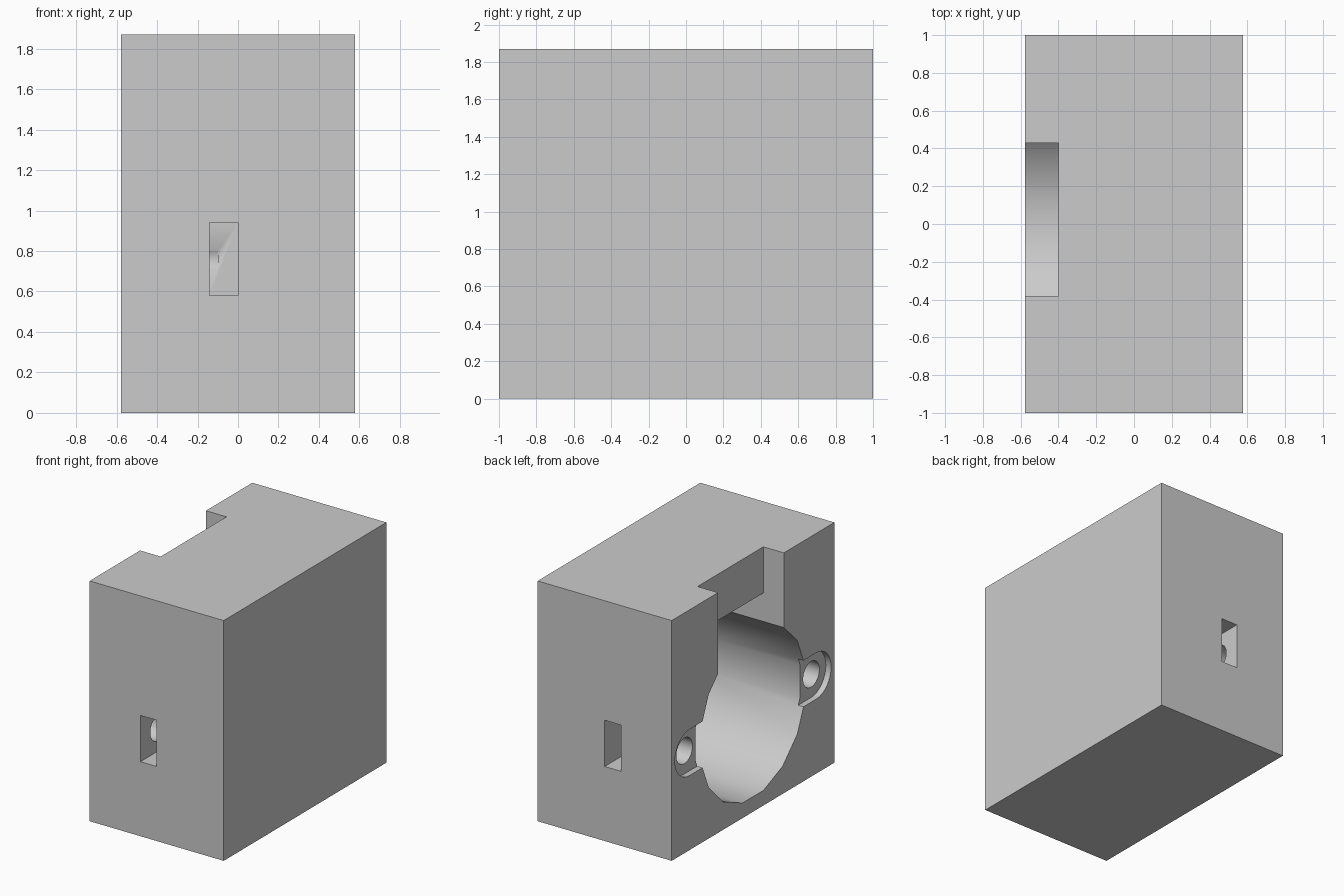
import bpy, bmesh
from math import cos, sin, pi
from mathutils import Vector

old = bpy.data.objects.get("Cube")
if old:
    bpy.data.objects.remove(old, do_unlink=True)

grey = bpy.data.materials.new("light grey")
grey.use_nodes = True
colour = (0.6, 0.6, 0.6, 1)
grey.diffuse_color = colour
grey.node_tree.nodes["Principled BSDF"].inputs["Base Color"].default_value = colour

HALF_X, HALF_Y, HEIGHT = 0.577, 1.0, 1.87
AXIS_Z = 0.76      # height of the bore and screw axes
SCREW_Y = 0.78
OUT = -HALF_X - 0.1


def prism(name, outline, x0, x1):
    """Extrude a (y, z) outline along x."""
    bm = bmesh.new()
    face = bm.faces.new([bm.verts.new((x0, y, z)) for y, z in outline])
    made = bmesh.ops.extrude_face_region(bm, geom=[face])["geom"]
    verts = [v for v in made if isinstance(v, bmesh.types.BMVert)]
    bmesh.ops.translate(bm, verts=verts, vec=Vector((x1 - x0, 0, 0)))
    bmesh.ops.recalc_face_normals(bm, faces=bm.faces)
    mesh = bpy.data.meshes.new(name)
    bm.to_mesh(mesh)
    bm.free()
    mesh.materials.append(grey)
    obj = bpy.data.objects.new(name, mesh)
    bpy.context.collection.objects.link(obj)
    return obj


def rect(y0, y1, z0, z1):
    return [(y0, z0), (y1, z0), (y1, z1), (y0, z1)]


def circle(y, r, sides):
    steps = [(i + 0.5) * 2 * pi / sides for i in range(sides)]
    return [(y + r * cos(a), AXIS_Z + r * sin(a)) for a in steps]


def tab(side, r, sides=16):
    """Round-ended outline reaching from the bore past the screw."""
    arc = [-pi / 2 + pi * i / sides for i in range(sides + 1)]
    pts = [(0.5, AXIS_Z + r), (0.5, AXIS_Z - r)]
    pts += [(SCREW_Y + r * cos(a), AXIS_Z + r * sin(a)) for a in arc]
    return [(side * y, z) for y, z in pts]


body = prism("housing", rect(-HALF_Y, HALF_Y, 0, HEIGHT), -HALF_X, HALF_X)

# Main bore, open notch above it, and the passage behind the notch
cutters = [
    prism("bore", circle(0, 0.655, 16), OUT, 0.3),
    prism("notch", rect(-0.38, 0.43, 0.8, HEIGHT + 0.1), OUT, -0.4),
    prism("passage", rect(-0.38, 0.43, 0.9, 1.51), -0.45, 0.29),
]

# Tab recesses, screw holes and nut slots on both sides
for side in (-1, 1):
    ends = sorted((side * 0.69, side * 1.1))
    cutters += [
        prism("tab_recess", tab(side, 0.18), OUT, -HALF_X + 0.045),
        prism("screw_hole", circle(side * SCREW_Y, 0.1, 24), OUT, -0.1),
        prism("nut_slot", rect(*ends, 0.58, 0.94), -0.14, 0),
    ]

bpy.ops.object.select_all(action='DESELECT')
bpy.context.view_layer.objects.active = body
body.select_set(True)
for cutter in cutters:
    cutter.hide_render = True
    mod = body.modifiers.new(cutter.name, 'BOOLEAN')
    mod.operation, mod.solver, mod.object = 'DIFFERENCE', 'EXACT', cutter
    bpy.ops.object.modifier_apply(modifier=mod.name)
    bpy.data.objects.remove(cutter, do_unlink=True)
bpy.ops.object.shade_smooth_by_angle(angle=pi / 6)
